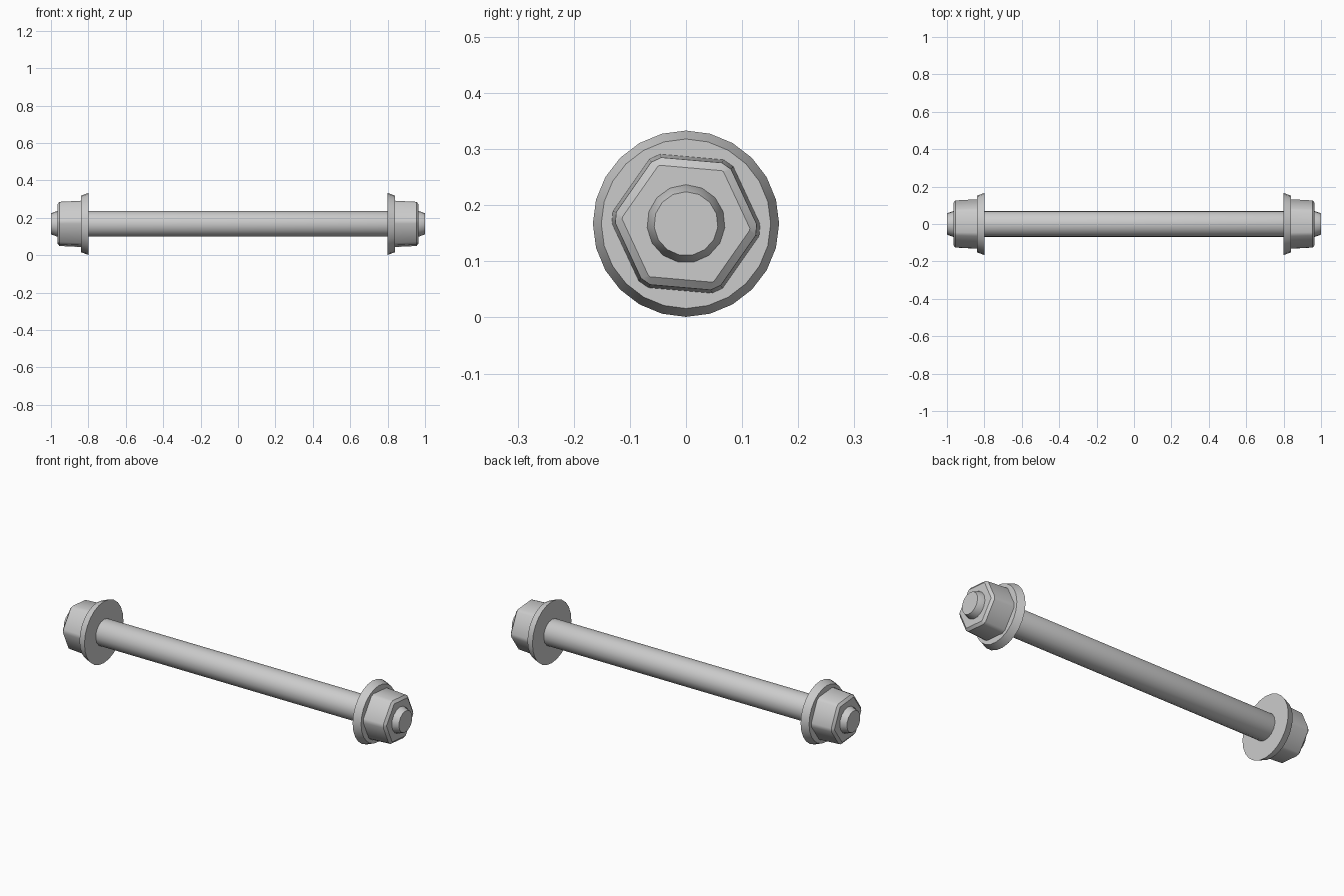
import bpy, bmesh, math

if "Cube" in bpy.data.objects:
    bpy.data.objects.remove(bpy.data.objects["Cube"], do_unlink=True)

AXIS_Z = 0.167

steel = bpy.data.materials.new("plain_steel_grey")
steel.use_nodes = True
GREY = (0.6, 0.6, 0.6, 1)
steel.diffuse_color = GREY
steel.node_tree.nodes["Principled BSDF"].inputs["Base Color"].default_value = GREY


def circle(sides):
    """Angles of a regular polygon with one corner at the top."""
    return [math.pi / 2 + math.tau * i / sides for i in range(sides)]


def hexagon(split):
    """Angles of a slightly turned hexagon whose corners are cut off."""
    return [math.radians(60 * i - 5 + s * split) for i in range(6) for s in (-1, 1)]


def loft(name, rings, sharp=30):
    """Skin closed rings of (x, radius, angles) along the x axis."""
    bm = bmesh.new()
    loops = [[bm.verts.new((x, r * math.cos(a), AXIS_Z + r * math.sin(a)))
              for a in angles] for x, r, angles in rings]
    for a, b in zip(loops, loops[1:]):
        n = len(a)
        for i in range(n):
            j = (i + 1) % n
            bm.faces.new((a[i], a[j], b[j], b[i]))
    bm.faces.new(loops[0])
    bm.faces.new(loops[-1])
    bmesh.ops.recalc_face_normals(bm, faces=bm.faces)
    mesh = bpy.data.meshes.new(name)
    bm.to_mesh(mesh)
    bm.free()
    mesh.materials.append(steel)
    obj = bpy.data.objects.new(name, mesh)
    bpy.context.collection.objects.link(obj)
    bpy.ops.object.select_all(action='DESELECT')
    obj.select_set(True)
    bpy.context.view_layer.objects.active = obj
    bpy.ops.object.shade_smooth_by_angle(angle=math.radians(sharp))


# Long rod with chamfered tips
rod = circle(15)
loft("axle_rod", [(-1, 0.057, rod), (-0.965, 0.07, rod),
                  (0.965, 0.07, rod), (1, 0.057, rod)])

# Washer and nut at each end
for side, s in (("left", 1), ("right", -1)):
    disc = circle(24)
    loft(side + "_washer", [(s * 0.8, 0.166, disc), (s * 0.84, 0.151, disc)])
    loft(side + "_nut", [(s * 0.835, 0.1325, hexagon(4.5)),
                         (s * 0.955, 0.126, hexagon(4.5)),
                         (s * 0.966, 0.114, hexagon(1))], sharp=35)
